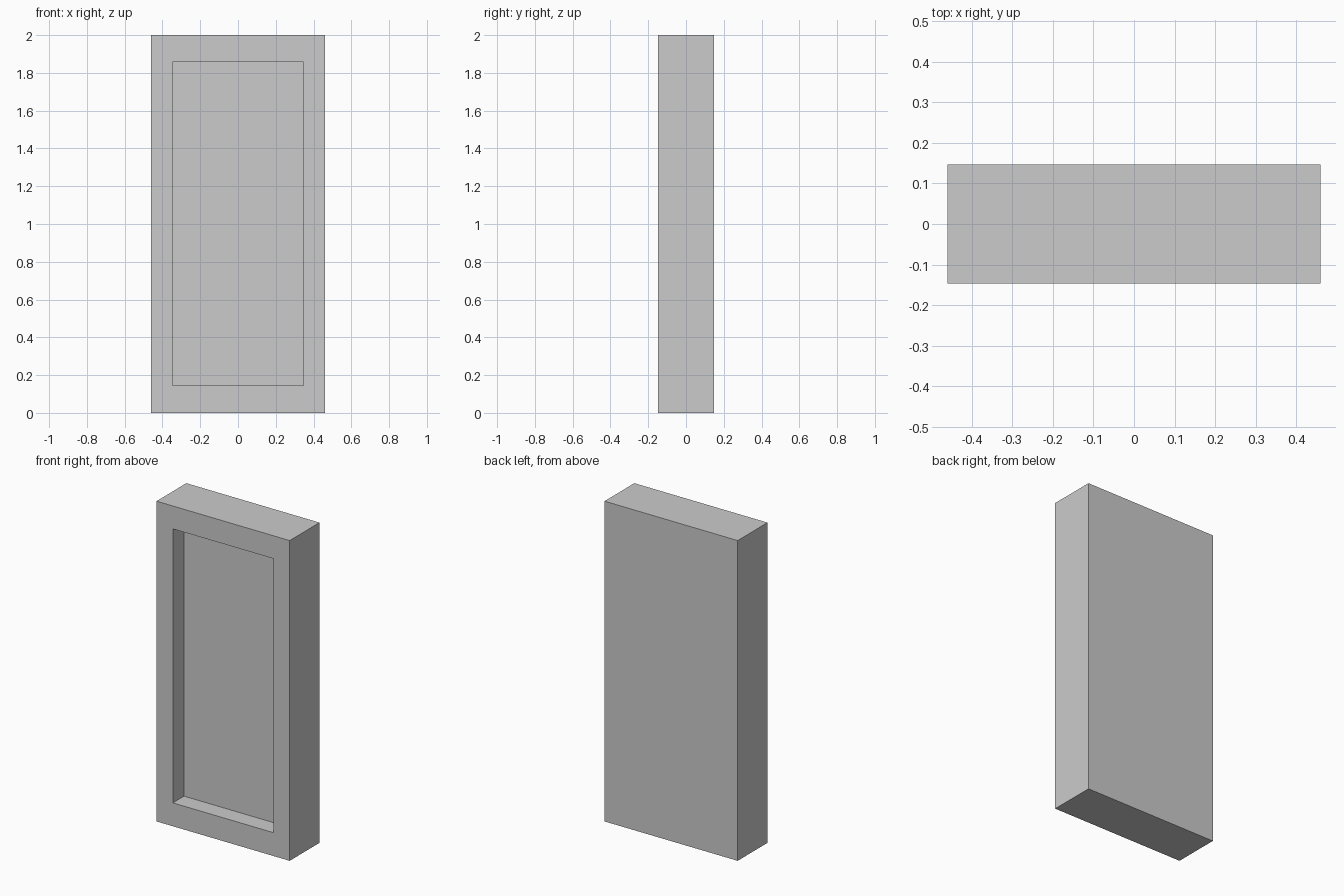
import bpy, bmesh
from mathutils import Vector

if "Cube" in bpy.data.objects:
    bpy.data.objects.remove(bpy.data.objects["Cube"])

W, D, H = 0.46, 0.147, 2.0          # half width, half depth, height
RW, RZ0, RZ1 = 0.347, 0.146, 1.857  # recess half width, bottom, top
DEPTH = 0.11                        # recess depth

bm = bmesh.new()

# Solid slab standing on the ground
bmesh.ops.create_cube(bm, size=1)
for v in bm.verts:
    v.co = Vector((v.co.x * 2 * W, v.co.y * 2 * D, (v.co.z + 0.5) * H))

# Border around the front face, fitted to the recess outline
bm.normal_update()
front = min(bm.faces, key=lambda f: f.calc_center_median().y)
bmesh.ops.inset_region(bm, faces=[front], thickness=0.1)
for v in front.verts:
    v.co = Vector((RW if v.co.x > 0 else -RW, -D, RZ1 if v.co.z > 1 else RZ0))

# Push the panel back into the slab
panel = bmesh.ops.extrude_discrete_faces(bm, faces=[front])["faces"][0]
bmesh.ops.translate(bm, verts=panel.verts, vec=(0, DEPTH, 0))
bmesh.ops.recalc_face_normals(bm, faces=bm.faces)

mesh = bpy.data.meshes.new("recessed_panel_frame")
bm.to_mesh(mesh)
bm.free()
bpy.context.collection.objects.link(bpy.data.objects.new("recessed_panel_frame", mesh))
